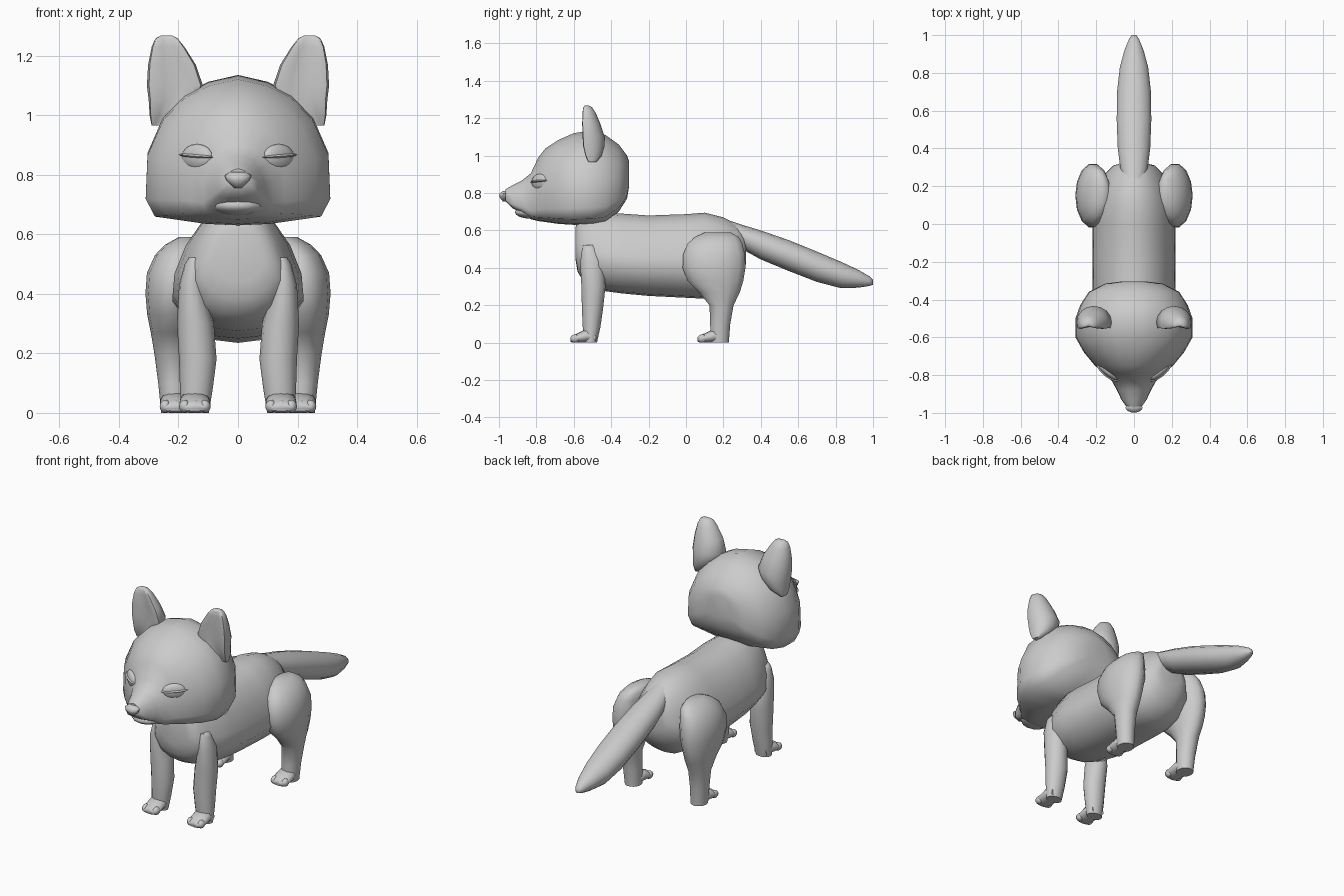
import bpy, bmesh, math
from mathutils import Matrix, Vector

grey = bpy.data.materials.new("plain grey")
grey.diffuse_color = (0.6, 0.6, 0.6, 1)


def finish(name, bm, mirror=False, angle=60):
    bmesh.ops.recalc_face_normals(bm, faces=bm.faces)
    mesh = bpy.data.meshes.new(name)
    bm.to_mesh(mesh)
    bm.free()
    mesh.materials.append(grey)
    ob = bpy.data.objects.new(name, mesh)
    bpy.context.collection.objects.link(ob)
    bpy.ops.object.select_all(action='DESELECT')
    ob.select_set(True)
    bpy.context.view_layer.objects.active = ob
    bpy.ops.object.shade_smooth_by_angle(angle=math.radians(angle))
    if mirror:
        ob.modifiers.new("mirror", 'MIRROR').use_mirror_merge = False
    return ob


def skin(bm, rings):
    """Join rings of points into a closed tube."""
    loops = [[bm.verts.new(p) for p in ring] for ring in rings]
    n = len(loops[0])
    for a, b in zip(loops, loops[1:]):
        for i in range(n):
            j = (i + 1) % n
            bm.faces.new((a[i], a[j], b[j], b[i]))
    bm.faces.new(loops[0])
    bm.faces.new(loops[-1])


def loft_y(bm, half, rows, cx=0):
    """Sections along y; half = (width, height) fractions, row = y, bottom, top, half width."""
    shape = half + [(-x, t) for x, t in half[-2:0:-1]]
    skin(bm, [[(cx + x * w, y, zb + t * (zt - zb)) for x, t in shape]
              for y, zb, zt, w in rows])


def loft_z(bm, rows, n=14, cup=False):
    """Oval sections stacked in z; row = x, y, z, x radius, y radius."""
    rings = []
    for x, y, z, rx, ry in rows:
        ring = []
        for i in range(n):
            a = 2 * math.pi * i / n
            c, s = math.cos(a), math.sin(a)
            if cup and s < 0:
                s *= 1.2 + 1.0 * s      # hollow front side
            ring.append((x + c * rx, y + s * ry, z))
        rings.append(ring)
    skin(bm, rings)


def ball(bm, loc, size, yaw=0, roll=0, seg=14):
    m = (Matrix.Translation(Vector(loc)) @ Matrix.Rotation(yaw, 4, 'Z')
         @ Matrix.Rotation(roll, 4, 'Y') @ Matrix.Diagonal((*size, 1)))
    bmesh.ops.create_uvsphere(bm, u_segments=seg, v_segments=8, radius=1, matrix=m)


ROUND = [(math.sin(math.pi * i / 7), 0.5 - 0.5 * math.cos(math.pi * i / 7)) for i in range(8)]
EGG = [(0, 0), (.35, .02), (.7, .1), (1, .3), (.97, .48), (.8, .7), (.56, .88), (.28, .97), (0, 1)]
HEAD = [(0, 0), (.35, .01), (.9, .06), (1, .18), (.98, .48), (.81, .72), (.58, .87), (.32, .955), (0, 1)]

# Torso, chest narrowing to the front
bm = bmesh.new()
loft_y(bm, EGG, [(-.59, .44, .62, .085), (-.58, .38, .65, .125), (-.55, .33, .68, .155),
                 (-.5, .3, .69, .178), (-.43, .275, .695, .205), (-.34, .263, .69, .22),
                 (-.2, .25, .68, .22), (0, .24, .687, .22),
                 (.1, .235, .695, .215), (.2, .245, .67, .19), (.27, .3, .635, .15),
                 (.31, .37, .6, .11), (.32, .42, .56, .07)])
finish("torso", bm)

# Head tapering into the muzzle
bm = bmesh.new()
loft_y(bm, HEAD, [(-.305, .83, .97, .07), (-.315, .77, 1.0, .15), (-.36, .70, 1.06, .24),
                  (-.43, .645, 1.11, .285), (-.5, .632, 1.135, .31), (-.6, .63, 1.12, .31),
                  (-.68, .635, 1.085, .265), (-.75, .645, 1.04, .207), (-.79, .65, .99, .158),
                  (-.83, .66, .905, .118), (-.88, .695, .865, .09), (-.93, .72, .84, .067),
                  (-.965, .755, .82, .042)])
finish("head", bm)

# Lower jaw
bm = bmesh.new()
ball(bm, (0, -.83, .697), (.088, .085, .034))
finish("lower_jaw", bm)

# Nose
bm = bmesh.new()
loft_z(bm, [(0, -.965, .755, .012, .015), (0, -.975, .78, .038, .025),
            (0, -.973, .797, .046, .025), (0, -.965, .81, .025, .015)], 10)
finish("nose", bm)

# Eyes and the lid crease across them
bm = bmesh.new()
ball(bm, (.137, -.782, .859), (.066, .022, .044), yaw=.68)
finish("eyes", bm, True)
bm = bmesh.new()
ball(bm, (.139, -.784, .863), (.073, .026, .008), yaw=.68, roll=-.06)
finish("eyelids", bm, True)

# Ears, hollow at the front
bm = bmesh.new()
loft_z(bm, [(.272, -.51, .965, .018, .03), (.245, -.515, 1.0, .052, .065),
            (.22, -.52, 1.05, .08, .085), (.212, -.522, 1.1, .094, .088),
            (.222, -.53, 1.17, .08, .072), (.235, -.535, 1.23, .055, .052),
            (.24, -.537, 1.258, .037, .035), (.24, -.535, 1.268, .018, .015)], 16, True)
finish("ears", bm, True)

# Front legs
bm = bmesh.new()
loft_z(bm, [(.145, -.517, .522, .02, .033), (.147, -.515, .5, .032, .042),
            (.155, -.503, .43, .043, .064), (.143, -.495, .3, .062, .066),
            (.135, -.5, .18, .063, .058), (.14, -.505, .08, .055, .048),
            (.144, -.51, 0, .046, .035)])
finish("front_legs", bm, True)

# Hind legs with round haunches
bm = bmesh.new()
loft_z(bm, [(.17, .17, .59, .03, .07), (.185, .165, .565, .06, .12),
            (.202, .155, .53, .077, .15), (.214, .15, .47, .092, .17),
            (.219, .15, .4, .092, .172), (.222, .157, .33, .083, .153),
            (.222, .178, .27, .071, .113), (.221, .19, .2, .06, .066),
            (.216, .183, .1, .052, .055), (.212, .18, 0, .046, .05)])
finish("hind_legs", bm, True)

# Paws with three toes each
for name, x, y in (("front_paws", .145, -.62), ("hind_paws", .21, .06)):
    bm = bmesh.new()
    loft_y(bm, ROUND, [(y + .14, 0, .05, .04), (y + .09, 0, .075, .051),
                       (y + .04, 0, .05, .053), (y + .012, 0, .038, .047),
                       (y + .002, .006, .026, .035)], x)
    for dx in (-.034, 0, .034):
        ball(bm, (x + dx, y + .027, .022), (.019, .026, .022), seg=8)
    finish(name, bm, True)

# Tail
bm = bmesh.new()
loft_y(bm, ROUND, [(.24, .57, .65, .055), (.3, .5, .63, .075), (.4, .445, .6, .088),
                   (.55, .383, .548, .094), (.7, .325, .487, .092), (.83, .291, .432, .077),
                   (.92, .294, .39, .052), (.98, .303, .355, .027), (1.0, .31, .335, .012)])
finish("tail", bm)
